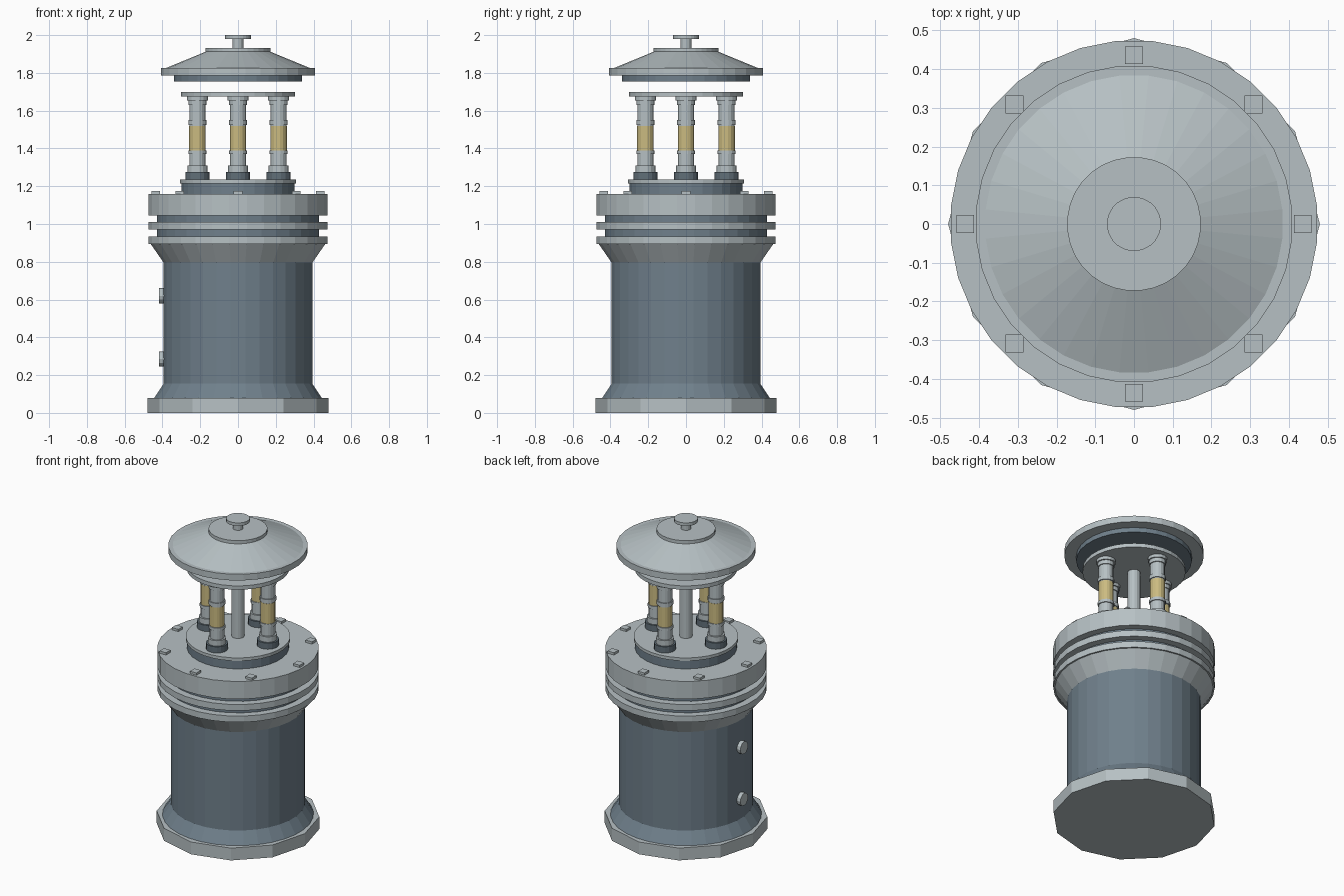
import bpy, math

if "Cube" in bpy.data.objects:
    bpy.data.objects.remove(bpy.data.objects["Cube"])

def material(name, rgb):
    m = bpy.data.materials.new(name)
    m.diffuse_color = (*rgb, 1)
    m.use_nodes = True
    m.node_tree.nodes["Principled BSDF"].inputs["Base Color"].default_value = m.diffuse_color
    return m

grey = material("light grey metal", (0.47, 0.53, 0.55))
blue = material("slate blue metal", (0.16, 0.215, 0.26))
dark = material("dark slate metal", (0.12, 0.16, 0.19))
amber = material("pale amber glass", (0.60, 0.50, 0.22))

def frustum(name, r1, r2, z1, z2, mat, sides=32, x=0, y=0, turn=0.5):
    """Upright flat-faced cylinder or cone between two heights."""
    bpy.ops.mesh.primitive_cone_add(vertices=sides, radius1=r1, radius2=r2, depth=z2 - z1,
                                    location=(x, y, (z1 + z2) / 2),
                                    rotation=(0, 0, math.tau / sides * turn))
    o = bpy.context.object
    o.name = name
    o.data.materials.append(mat)
    return o

def disc(name, r, z1, z2, mat, **kw):
    return frustum(name, r, r, z1, z2, mat, **kw)

# Base and tank
disc("base_plate", 0.48, 0, 0.08, grey, sides=12, turn=0)
frustum("base_skirt", 0.445, 0.395, 0.08, 0.155, blue)
disc("tank_body", 0.395, 0.155, 0.795, blue)
frustum("tank_shoulder", 0.395, 0.465, 0.795, 0.895, grey)

# Ribbed collar
disc("collar_core", 0.43, 0.895, 1.09, blue)
for z1, z2 in ((0.895, 0.935), (0.97, 1.01), (1.045, 1.09), (1.09, 1.16)):
    disc("collar_ring", 0.475, z1, z2, grey)

# Square bolts around the collar
for i in range(8):
    a = i * math.tau / 8
    bpy.ops.mesh.primitive_cube_add(size=1, location=(0.436 * math.cos(a), 0.436 * math.sin(a), 1.165))
    bolt = bpy.context.object
    bolt.name = "collar_bolt"
    bolt.scale = (0.046, 0.046, 0.02)
    bolt.data.materials.append(grey)

# Side knobs
for z in (0.285, 0.62):
    bpy.ops.mesh.primitive_cylinder_add(vertices=12, radius=0.04, depth=0.04,
                                        location=(-0.398, 0, z), rotation=(0, math.pi / 2, 0))
    bpy.context.object.name = "side_knob"
    bpy.context.object.data.materials.append(grey)

# Lantern floor, ceiling and centre rod
disc("lantern_step", 0.30, 1.16, 1.215, blue)
disc("lantern_floor", 0.308, 1.215, 1.235, grey)
disc("centre_rod", 0.038, 1.235, 1.675, grey, sides=16)
disc("lantern_ceiling", 0.303, 1.675, 1.70, grey)

# Four posts, stacked from (name, radius, bottom, top, colour)
sections = (
    ("post_foot", 0.065, 1.235, 1.275, dark),
    ("post_socket", 0.054, 1.275, 1.31, grey),
    ("post_lower_shaft", 0.043, 1.31, 1.37, grey),
    ("post_lower_band", 0.049, 1.37, 1.39, grey),
    ("post_lamp", 0.044, 1.39, 1.52, amber),
    ("post_upper_band", 0.049, 1.525, 1.55, grey),
    ("post_upper_shaft", 0.043, 1.52, 1.63, grey),
    ("post_neck", 0.049, 1.63, 1.655, grey),
    ("post_head", 0.057, 1.655, 1.675, grey),
)
for i in range(4):
    a = i * math.tau / 4
    for name, r, z1, z2, mat in sections:
        disc(name, r, z1, z2, mat, sides=16, x=0.215 * math.cos(a), y=0.215 * math.sin(a))

# Floating roof and finial
disc("roof_underside", 0.34, 1.755, 1.785, blue)
disc("roof_rim", 0.41, 1.785, 1.825, grey)
frustum("roof_cone", 0.385, 0.165, 1.825, 1.915, grey)
disc("roof_cap", 0.173, 1.912, 1.933, grey)
disc("finial_stem", 0.03, 1.933, 1.98, grey, sides=16)
disc("finial_disc", 0.07, 1.98, 2.0, grey, sides=24)
